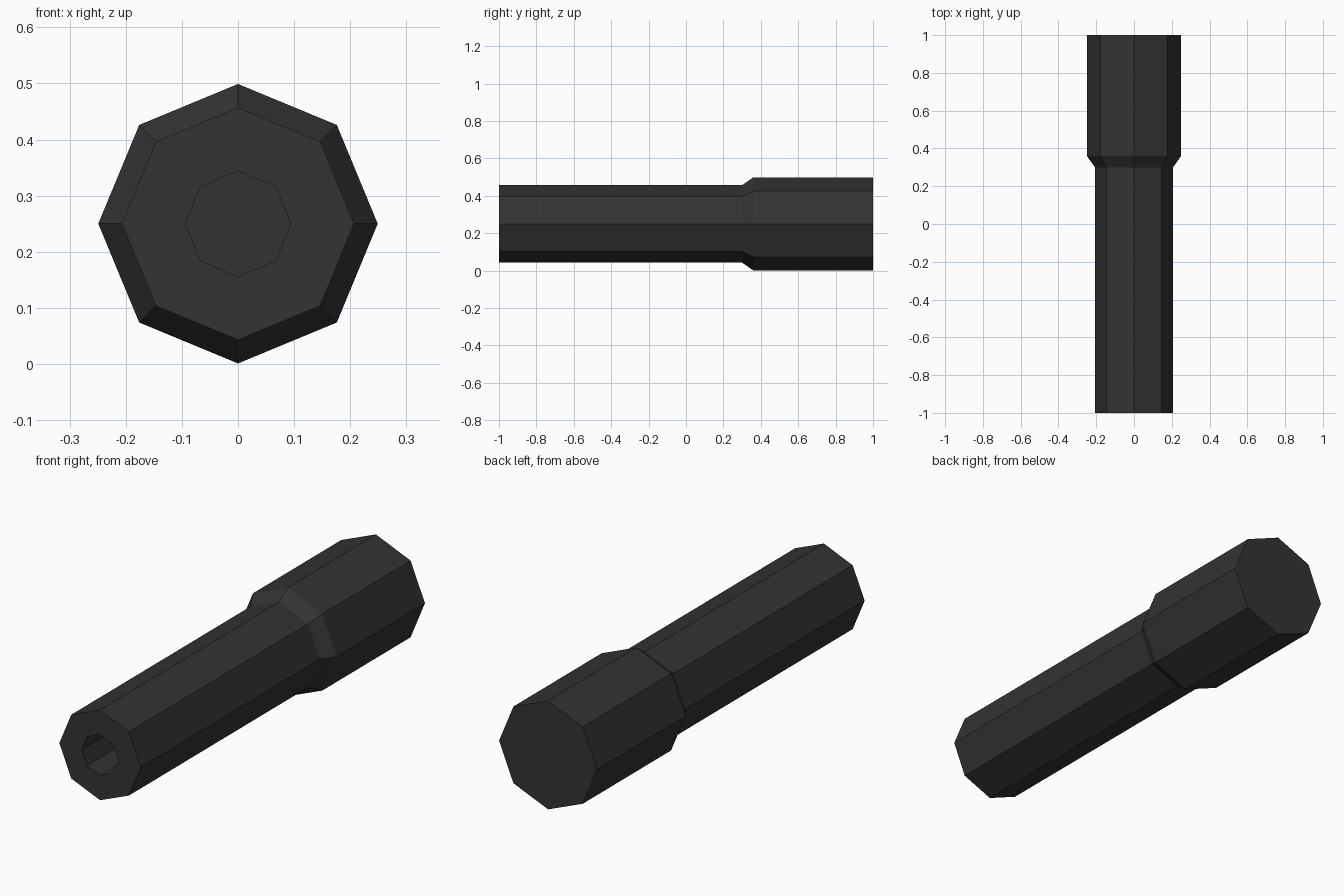
import bpy, bmesh, math

if "Cube" in bpy.data.objects:
    bpy.data.objects.remove(bpy.data.objects["Cube"])

SIDES = 8
CENTRE_Z = 0.25

# One dark colour for the whole model
mat = bpy.data.materials.new("dark grey")
mat.diffuse_color = (0.033, 0.033, 0.033, 1)
mat.use_nodes = True
mat.node_tree.nodes["Principled BSDF"].inputs["Base Color"].default_value = mat.diffuse_color

# Profile (y, radius): bore bottom, bore mouth, slim tube, flare, thick rear
profile = [(0.0, 0.094), (-1.0, 0.094), (-1.0, 0.207),
           (0.30, 0.207), (0.36, 0.249), (1.0, 0.249)]

bm = bmesh.new()
rings = []
for y, r in profile:
    rings.append([bm.verts.new((r * math.cos(2 * math.pi * i / SIDES), y,
                                CENTRE_Z + r * math.sin(2 * math.pi * i / SIDES)))
                  for i in range(SIDES)])
for a, b in zip(rings, rings[1:]):
    for i in range(SIDES):
        j = (i + 1) % SIDES
        bm.faces.new((a[i], a[j], b[j], b[i]))

# Closed bore bottom and closed rear end
bm.faces.new(rings[0])
bm.faces.new(rings[-1])
bmesh.ops.recalc_face_normals(bm, faces=bm.faces)

mesh = bpy.data.meshes.new("stepped_tube")
bm.to_mesh(mesh)
bm.free()
mesh.materials.append(mat)
tube = bpy.data.objects.new("stepped_tube", mesh)
bpy.context.collection.objects.link(tube)
